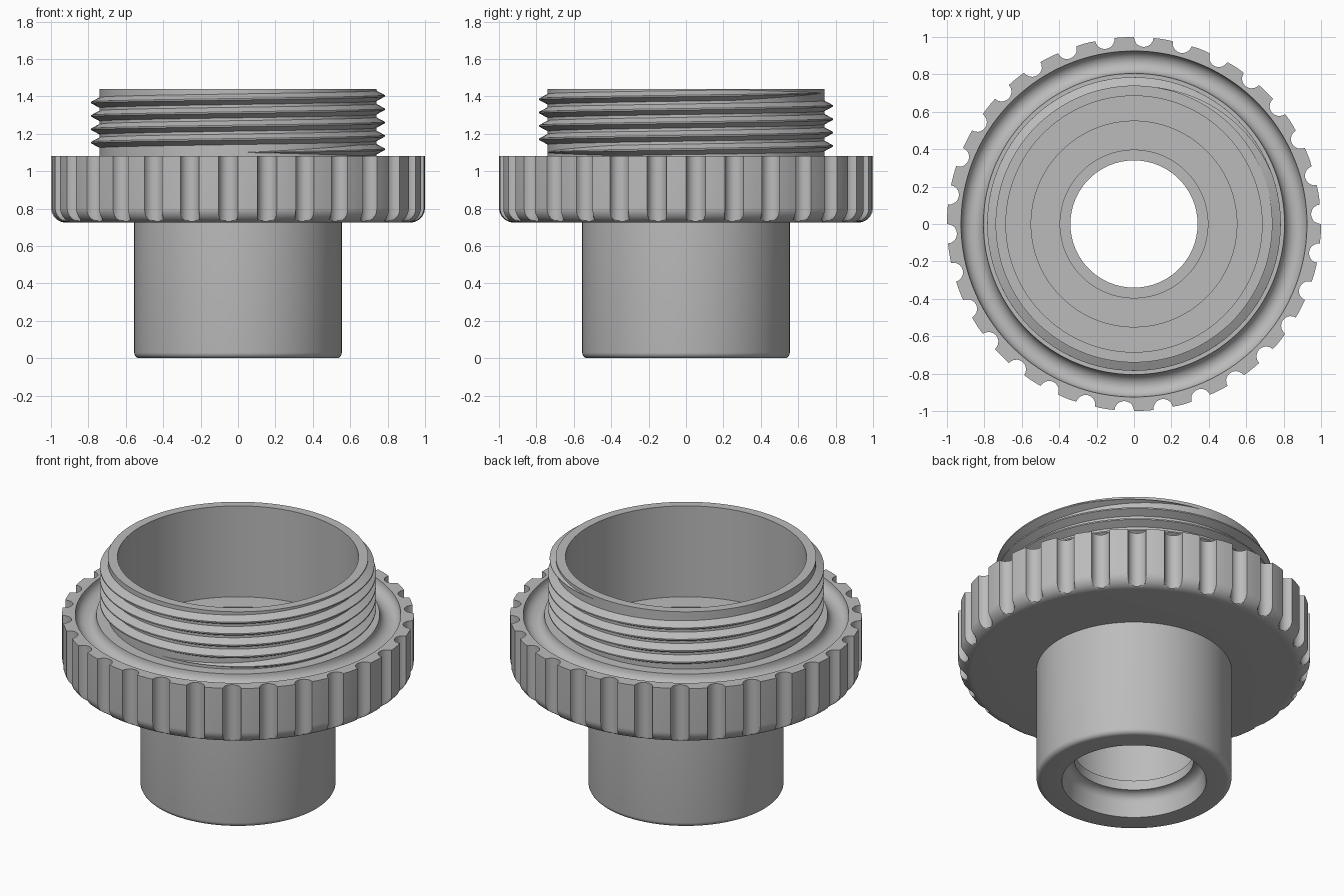
import bpy
import bmesh
from math import sin, cos, pi, sqrt, radians, asin

cube = bpy.data.objects.get("Cube")
if cube:
    bpy.data.objects.remove(cube, do_unlink=True)

grey = bpy.data.materials.new("plain grey")
grey.use_nodes = True
grey.diffuse_color = (0.5, 0.5, 0.5, 1)
grey.node_tree.nodes["Principled BSDF"].inputs["Base Color"].default_value = (0.5, 0.5, 0.5, 1)


def skin(name, rings, wrap_rings, wrap_points):
    """Bridge equal-length rings of points into one smooth-shaded object."""
    bm = bmesh.new()
    grid = [[bm.verts.new(p) for p in ring] for ring in rings]
    n, m = len(grid), len(grid[0])
    for i in range(n if wrap_rings else n - 1):
        for j in range(m if wrap_points else m - 1):
            a, b = grid[i], grid[(i + 1) % n]
            k = (j + 1) % m
            bm.faces.new((a[j], a[k], b[k], b[j]))
    if not wrap_rings:
        bm.faces.new(grid[0])
        bm.faces.new(grid[-1])
    bmesh.ops.recalc_face_normals(bm, faces=bm.faces)
    mesh = bpy.data.meshes.new(name)
    bm.to_mesh(mesh)
    bm.free()
    mesh.materials.append(grey)
    obj = bpy.data.objects.new(name, mesh)
    bpy.context.collection.objects.link(obj)
    bpy.ops.object.select_all(action='DESELECT')
    obj.select_set(True)
    bpy.context.view_layer.objects.active = obj
    bpy.ops.object.shade_smooth_by_angle(angle=radians(30))
    return obj


def arc(cx, cz, radius, start, end, steps=8):
    """Points of a profile arc, angles in degrees."""
    angles = [radians(start + (end - start) * i / steps) for i in range(steps + 1)]
    return [(cx + radius * cos(a), cz + radius * sin(a)) for a in angles]


def lathe(name, profile, angles, limit=lambda a: 9):
    rings = [[(min(r, limit(a)) * cos(a), min(r, limit(a)) * sin(a), z)
              for r, z in profile] for a in angles]
    return skin(name, rings, True, True)


# Stem, collar floor and cup wall, turned as one hollow body
body = arc(0.525, 0.03, 0.03, -90, 0, 5)
body += [(0.555, 0.74), (0.78, 0.74), (0.78, 1.05), (0.74, 1.05), (0.74, 1.44),
         (0.685, 1.44), (0.685, 0.86), (0.395, 0.86), (0.395, 0.20), (0.34, 0.20)]
body += arc(0.34, 0.085, 0.055, 90, 0, 6)
body += [(0.41, 0.0)]
lathe("hollow_body", body, [2 * pi * i / 128 for i in range(128)])

# Grip collar with round finger notches and a groove in its top
NOTCHES, NOTCH_R = 30, 0.052
STEP = 2 * pi / NOTCHES
PHASE = STEP / 4
half = asin(NOTCH_R)
offsets = [half * sin(pi * i / 10) for i in range(-5, 6)]
offsets += [half + (STEP - 2 * half) * i / 3 for i in (1, 2)]


def notch_limit(a):
    d = (a - PHASE + STEP / 2) % STEP - STEP / 2
    return cos(d) - sqrt(max(0, NOTCH_R ** 2 - sin(d) ** 2)) if abs(d) <= half else 1


collar = [(0.55, 0.725)] + arc(0.92, 0.805, 0.08, -90, 0, 12)
collar += [(1.0, 1.08)] + arc(0.865, 1.08, 0.06, 0, -180, 12) + [(0.735, 1.08), (0.735, 0.87), (0.55, 0.87)]
lathe("grip_collar", collar,
      [PHASE + k * STEP + d for k in range(NOTCHES) for d in offsets], notch_limit)

# Helical thread, fading in and out at its ends
PITCH, SEGMENTS = 0.0714, 96
START, END = -pi / 2, 8 * pi + radians(80)
count = int((END - START) / (2 * pi) * SEGMENTS)
rings = []
for i in range(count + 1):
    a = START + (END - START) * i / count
    z = 1.117 + PITCH * a / (2 * pi)
    size = max(0.03, min(1, (a - START) / radians(60), (END - a) / radians(60)))
    section = [(0.735, -0.031), (0.74 + 0.045 * size, -0.004),
               (0.74 + 0.045 * size, 0.004), (0.735, 0.031)]
    rings.append([(r * cos(a), r * sin(a), z + h * size) for r, h in section])
skin("screw_thread", rings, False, True)
